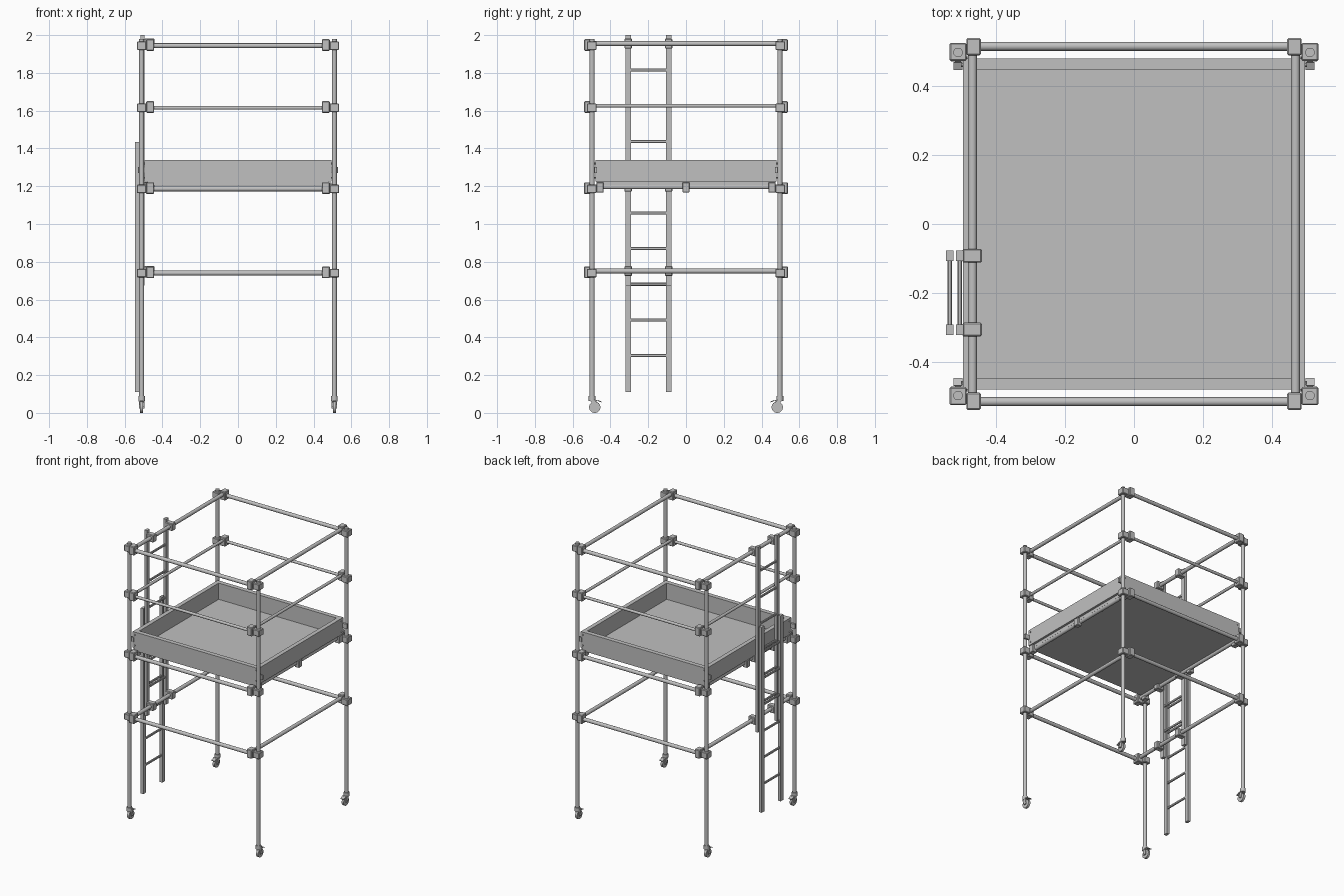
import bpy, math
from mathutils import Vector

cube = bpy.data.objects.get("Cube")
if cube:
    bpy.data.objects.remove(cube, do_unlink=True)

metal = bpy.data.materials.new("light_grey_metal")
metal.use_nodes = True
GREY = (0.53, 0.53, 0.53, 1)
metal.diffuse_color = GREY
metal.node_tree.nodes["Principled BSDF"].inputs["Base Color"].default_value = GREY


def box(name, centre, size, bevel=0):
    bpy.ops.mesh.primitive_cube_add(size=1, location=centre)
    ob = bpy.context.object
    ob.name = name
    ob.scale = size
    bpy.ops.object.transform_apply(location=False, rotation=False, scale=True)
    ob.data.materials.append(metal)
    if bevel:
        mod = ob.modifiers.new("edge", 'BEVEL')
        mod.width = bevel
        mod.segments = 1
    return ob


def span(name, lo, hi, bevel=0):
    lo, hi = Vector(lo), Vector(hi)
    return box(name, (lo + hi) / 2, hi - lo, bevel)


def tube(name, start, end, radius, sides=20):
    start, end = Vector(start), Vector(end)
    axis = end - start
    bpy.ops.mesh.primitive_cylinder_add(vertices=sides, radius=radius, depth=axis.length,
                                        location=(start + end) / 2,
                                        rotation=axis.to_track_quat('Z', 'Y').to_euler())
    ob = bpy.context.object
    ob.name = name
    ob.data.materials.append(metal)
    bpy.ops.object.shade_smooth_by_angle(angle=math.radians(40))
    return ob


PX, PY = 0.51, 0.497          # post centres
RX, RY = 0.468, 0.515         # rail centre lines
LEVELS = [(1.944, 0.013), (1.615, 0.010), (1.186, 0.013), (0.74, 0.013)]
STEP = 0.011                  # side rails sit slightly above front rails

# Posts with casters
for sx, xn in ((-1, "right"), (1, "left")):
    for sy, yn in ((-1, "front"), (1, "back")):
        tag = f"{yn}_{xn}"
        x, y = sx * PX, sy * PY
        wy = sy * 0.483
        tube(f"post_{tag}", (x, y, 0.08), (x, y, 1.98), 0.0135)
        tube(f"caster_stem_{tag}", (x, y, 0.062), (x, y, 0.09), 0.018)
        tube(f"wheel_{tag}", (x - 0.008, wy, 0.03), (x + 0.008, wy, 0.03), 0.03, 28)
        tube(f"axle_{tag}", (x - 0.015, wy, 0.03), (x + 0.015, wy, 0.03), 0.007, 12)
        for s in (-1, 1):
            fork = box(f"caster_fork_{tag}", (x + s * 0.012, wy + sy * 0.004, 0.046),
                       (0.004, 0.022, 0.044))
            fork.rotation_euler.x = sy * -0.2
        box(f"caster_plate_{tag}", (x, wy + sy * 0.005, 0.065), (0.032, 0.034, 0.007))
        lever = box(f"brake_lever_{tag}", (x, sy * 0.458, 0.062), (0.026, 0.024, 0.005))
        lever.rotation_euler.x = sy * 0.4

        # Couplers on each level: one on the post, one on the rail crossing
        for z, r in LEVELS:
            box(f"post_coupler_{tag}", (x, sy * 0.499, z), (0.05, 0.052, 0.046), 0.004)
            box(f"rail_coupler_{tag}", (sx * 0.465, sy * 0.514, z + 0.004),
                (0.042, 0.05, 0.062), 0.004)
            tube(f"coupler_bolt_{tag}", (sx * 0.48, sy * 0.505, z), (sx * 0.53, sy * 0.505, z),
                 0.008, 8)

        # Toe board corner hardware
        box(f"corner_hook_{tag}", (sx * 0.508, sy * 0.478, 1.285), (0.044, 0.014, 0.032))
        for bz in (1.245, 1.32):
            tube(f"board_bolt_{tag}", (sx * 0.48, sy * 0.47, bz), (sx * 0.48, sy * 0.486, bz),
                 0.005, 8)
            tube(f"side_bolt_{tag}", (sx * 0.48, sy * 0.46, bz), (sx * 0.501, sy * 0.46, bz),
                 0.005, 8)

# Horizontal rails
for z, r in LEVELS:
    for s in (-1, 1):
        tube("cross_rail", (-0.48, s * RY, z), (0.48, s * RY, z), r)
        tube("side_rail", (s * RX, -0.52, z + STEP), (s * RX, 0.52, z + STEP), r)

# Platform tray and toe boards
span("platform_floor", (-0.48, -0.475, 1.203), (0.48, 0.475, 1.224))
for s in (-1, 1):
    box("end_toe_board", (0, s * 0.463, 1.282), (0.98, 0.032, 0.116))
    box("side_toe_board", (s * 0.481, 0, 1.282), (0.03, 0.96, 0.116))
    for y in (-0.455, 0, 0.455):
        box("platform_hook", (s * 0.478, y, 1.194), (0.036, 0.038, 0.054), 0.003)

# Two-part ladder
SY = (-0.306, -0.092)


def ladder(name, x, bottom, top, first, count):
    for y in SY:
        box(f"{name}_stile", (x, y, (bottom + top) / 2), (0.021, 0.03, top - bottom))
    for i in range(count):
        z = first + i * 0.189
        box(f"{name}_rung", (x, sum(SY) / 2, z), (0.012, SY[1] - SY[0], 0.016), 0.003)


ladder("lower_ladder", -0.534, 0.11, 1.435, 0.303, 6)
ladder("upper_ladder", -0.505, 0.675, 2.0, 0.87, 6)

# Ladder clamps on the side rails
for z in (1.955, 1.197, 0.751):
    for y in SY:
        box("ladder_clamp", (-0.469, y, z), (0.056, 0.04, 0.052), 0.004)
